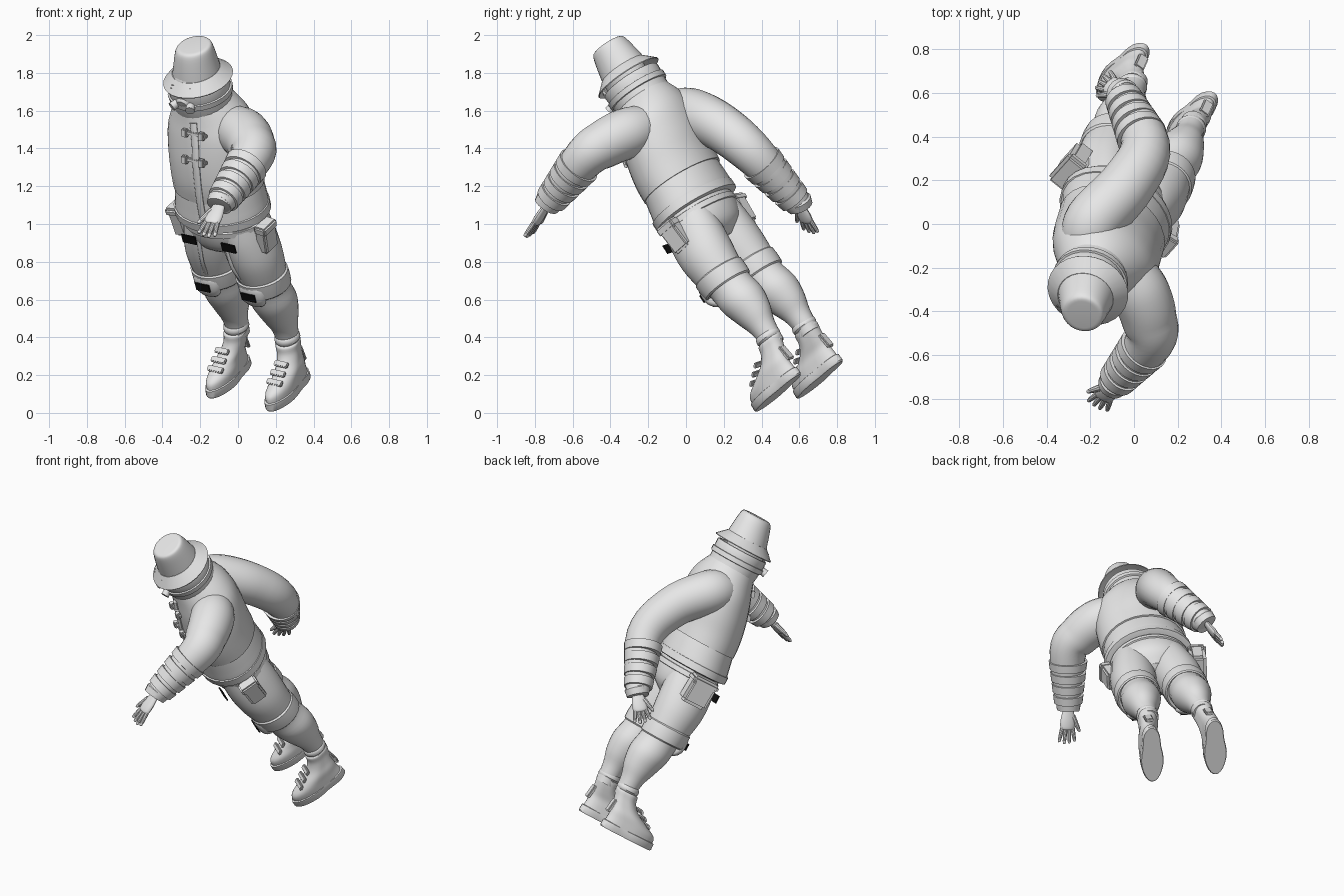
import bpy, bmesh, math
from mathutils import Vector, Matrix, Euler

if "Cube" in bpy.data.objects:
    bpy.data.objects.remove(bpy.data.objects["Cube"])

# Body frame: the standing figure is built facing -y, then leaned forward
up = Vector((-.2, -.54, .82)).normalized()
fwd = Vector((-.57, -.65, -.5))
fwd = (fwd - up * fwd.dot(up)).normalized()
left = up.cross(fwd)
LEAN = Matrix((left, -fwd, up)).transposed().to_4x4()
LEAN.translation = (.11, .6, .14)


def material(name, value):
    m = bpy.data.materials.new(name)
    m.use_nodes = True
    col = (value, value, value, 1)
    m.diffuse_color = col
    m.node_tree.nodes["Principled BSDF"].inputs["Base Color"].default_value = col
    return m


GREY = material("light grey cloth", .8)
BLACK = material("black patch", .005)


def finish(name, bm, mat=GREY):
    bmesh.ops.recalc_face_normals(bm, faces=bm.faces)
    me = bpy.data.meshes.new(name)
    bm.to_mesh(me)
    bm.free()
    me.materials.append(mat)
    ob = bpy.data.objects.new(name, me)
    bpy.context.collection.objects.link(ob)
    ob.matrix_world = LEAN
    bpy.ops.object.select_all(action='DESELECT')
    ob.select_set(True)
    bpy.context.view_layer.objects.active = ob
    bpy.ops.object.shade_smooth_by_angle(angle=math.radians(35))
    return ob


def curve(pts, n=4):
    """Smooth list of tuples running through the given ones."""
    out = []
    for i in range(len(pts) - 1):
        p = [pts[max(0, min(len(pts) - 1, i + k))] for k in (-1, 0, 1, 2)]
        for s in range(n):
            t = s / n
            out.append(tuple(b + .5 * t * (c - a + t * (2*a - 5*b + 4*c - d + t * (3*(b - c) + d - a)))
                             for a, b, c, d in zip(*p)))
    return out + [pts[-1]]


def skin(name, rings, mat=GREY):
    bm = bmesh.new()
    rows = [[bm.verts.new(v) for v in r] for r in rings]
    n = len(rows[0])
    for a, b in zip(rows, rows[1:]):
        for i in range(n):
            bm.faces.new((a[i], a[(i+1) % n], b[(i+1) % n], b[i]))
    bm.faces.new(rows[0])
    bm.faces.new(rows[-1])
    return finish(name, bm, mat)


def loft(name, levels, waist=0, n=28, mat=GREY):
    """Stack of level ovals: x, y, z, half width, half depth."""
    rings = []
    for x, y, z, rx, ry in levels:
        ring = []
        for k in range(n):
            a = 2 * math.pi * k / n
            s = math.sin(a)
            pinch = 1 - waist * math.exp(-8 * (s - .3) ** 2)
            ring.append((x + rx * math.cos(a) * pinch, y + ry * s, z))
        rings.append(ring)
    return skin(name, rings, mat)


def limb(name, pts, ref, flat=1, n=18, mat=GREY):
    """Tube along x, y, z, radius points; ref is the wide direction."""
    c = [Vector(p[:3]) for p in pts]
    rings = []
    for i, p in enumerate(pts):
        t = (c[min(i+1, len(c)-1)] - c[max(i-1, 0)]).normalized()
        a = Vector(ref)
        a = (a - t * a.dot(t)).normalized()
        b = t.cross(a) * flat
        rings.append([c[i] + p[3] * (a * math.cos(w) + b * math.sin(w))
                      for w in (2 * math.pi * k / n for k in range(n))])
    return skin(name, rings, mat)


def box(name, loc, size, rot=(0, 0, 0), bevel=.008, mat=GREY):
    bm = bmesh.new()
    bmesh.ops.create_cube(bm, size=1, matrix=Matrix.Diagonal((*size, 1)))
    if bevel:
        bmesh.ops.bevel(bm, geom=bm.edges[:], offset=bevel, segments=2, affect='EDGES')
    turn = Euler([math.radians(r) for r in rot]).to_matrix().to_4x4()
    bm.transform(Matrix.Translation(loc) @ turn)
    return finish(name, bm, mat)


# Jacket, pelvis and belt
loft("jacket_body", curve([(-.01, .09, 1.265, .262, .213), (-.01, .1, 1.36, .262, .217),
     (-.015, .125, 1.48, .262, .215), (-.02, .15, 1.6, .25, .2),
     (-.03, .16, 1.69, .205, .175), (-.04, .155, 1.77, .15, .145)]))
loft("jacket_lower", curve([(-.01, .07, 1.1, .235, .19), (-.01, .07, 1.12, .268, .216),
     (-.01, .08, 1.2, .262, .212), (-.01, .09, 1.29, .25, .203)]))
loft("jacket_hem", [(-.01, .07, 1.095, .25, .2), (-.01, .07, 1.1, .276, .222),
     (-.01, .07, 1.145, .276, .222), (-.01, .07, 1.15, .25, .2)])
loft("pelvis", curve([(-.005, .075, .88, .08, .09), (-.005, .07, .94, .2, .16),
     (-.005, .07, 1.02, .238, .185), (-.01, .07, 1.12, .235, .185)]))
loft("belt", [(-.005, .07, 1.04, .235, .18), (-.005, .07, 1.045, .248, .195),
     (-.005, .07, 1.075, .248, .195), (-.005, .07, 1.08, .235, .18)])
limb("zip_flap", curve([(.02, -.14, 1.12, .022), (.02, -.125, 1.3, .022),
     (.02, -.092, 1.48, .022), (.015, -.052, 1.6, .022), (0, -.01, 1.71, .022)]), (1, 0, 0), .5)
for tag, z, y in (("upper", 1.66, -.035), ("lower", 1.52, -.085)):
    box(tag + "_chest_strap", (.02, y, z), (.15, .02, .02), (-18, 0, 0), .004)
    for x in (-.045, .065):
        box(tag + "_buckle", (x, y - .008, z), (.035, .028, .045), (-18, 0, 0), .005)

# Collar, head and bucket hat
loft("collar", curve([(-.04, .155, 1.72, .16, .155), (-.04, .15, 1.77, .163, .158),
     (-.04, .15, 1.86, .168, .165), (-.04, .15, 1.872, .16, .157),
     (-.04, .15, 1.86, .15, .147), (-.04, .15, 1.76, .13, .13)], 3))
loft("collar_band", [(-.04, .15, 1.785, .155, .15), (-.04, .15, 1.79, .174, .17),
     (-.04, .15, 1.82, .176, .172), (-.04, .15, 1.825, .155, .15)])
loft("head", curve([(-.04, .15, 1.72, .07, .07), (-.04, .13, 1.79, .085, .1),
     (-.04, .13, 1.87, .105, .125), (-.04, .14, 1.95, .108, .12), (-.04, .14, 2.0, .06, .07)]))
limb("face_mask", curve([(-.04, .05, 1.84, .06), (-.04, .005, 1.83, .052),
     (-.04, -.02, 1.825, .03)]), (1, 0, 0), .8)
box("goggles", (-.04, .015, 1.9), (.15, .04, .05), (0, 0, 0), .012)
for s in (-1, 1):
    limb("mask_canister", [(-.04 + s*.04, .01, 1.82, .022), (-.04 + s*.06, -.035, 1.81, .025)], (1, 0, 0))
loft("hat_brim", [(-.035, .15, 1.93, .12, .12), (-.035, .15, 1.885, .185, .188),
     (-.035, .15, 1.89, .188, .19), (-.035, .15, 1.945, .13, .132)])
loft("hat_crown", curve([(-.035, .15, 1.935, .13, .132), (-.03, .155, 2.0, .117, .12),
     (-.025, .16, 2.065, .103, .105), (-.022, .162, 2.09, .09, .092),
     (-.022, .162, 2.095, .07, .072)], 3))

# Legs, knee guards and shoes
for side, s in (("left", 1), ("right", -1)):
    def mirror(rows):
        return [(s * r[0], *r[1:]) for r in rows]

    loft(side + "_trouser_leg", curve(mirror([(.115, .07, 1.08, .115, .15), (.125, .065, .97, .135, .16),
         (.14, .065, .84, .142, .155), (.15, .075, .7, .125, .135), (.15, .09, .62, .115, .122),
         (.155, .11, .52, .12, .125), (.16, .125, .42, .095, .103), (.165, .13, .33, .068, .072),
         (.165, .13, .22, .056, .06)])))
    loft(side + "_knee_cuff", curve(mirror([(.15, .08, .63, .12, .125), (.15, .078, .635, .135, .142),
         (.148, .072, .72, .14, .146), (.148, .07, .725, .12, .13)]), 2))
    limb(side + "_knee_pad", curve(mirror([(.15, -.015, .74, .03), (.15, -.035, .7, .075),
         (.15, -.035, .62, .075), (.15, -.005, .57, .03)])), (1, 0, 0), .5)
    box(side + "_knee_patch", (s*.15, -.079, .66), (.09, .008, .045), mat=BLACK, bevel=0)
    box(side + "_hip_patch", (s*.13, -.115, 1.0), (.09, .008, .05), mat=BLACK, bevel=0)
    limb(side + "_thigh_seam", curve(mirror([(.09, -.088, .98, .012), (.1, -.09, .85, .012),
         (.12, -.06, .74, .012)])), (1, 0, 0), .6)
    x = s * .195
    loft(side + "_sole", [(x, 0, 0, .07, .18), (x, 0, .008, .075, .186), (x, 0, .045, .073, .184),
         (x, 0, .05, .06, .17)], waist=.2)
    loft(side + "_shoe", curve([(x, 0, .045, .066, .174), (x, .005, .085, .066, .165),
         (x, .045, .125, .062, .125), (x - s*.01, .085, .165, .06, .09),
         (x - s*.02, .11, .21, .062, .075), (x - s*.025, .12, .25, .066, .074),
         (x - s*.025, .12, .255, .05, .06)]), waist=.1)
    loft(side + "_ankle_band", curve([(x - s*.027, .125, .25, .055, .06), (x - s*.027, .125, .265, .068, .072),
         (x - s*.027, .125, .29, .064, .068), (x - s*.028, .125, .3, .05, .055)], 2))
    for k in range(3):
        box(side + "_shoe_strap", (x, -.085 + k*.042, .125 + k*.031), (.1 - k*.006, .032, .018), (35, 0, 0), .005)
    box(side + "_heel_tab", (x - s*.01, .178, .14), (.05, .02, .09), (8, 0, 0), .006)

# Hip pouches
box("left_pouch", (.262, .05, 1.0), (.07, .11, .17), (0, 6, 0), .012)
box("left_pouch_flap", (.272, .05, 1.06), (.075, .12, .05), (0, 6, 0), .01)
box("right_pouch", (-.285, .07, 1.0), (.1, .17, .18), (0, -6, 0), .02)
box("right_pouch_lid", (-.295, .07, 1.065), (.11, .18, .05), (0, -6, 0), .015)


# Sleeves with padded forearms, cuffs and hands
def arm(side, pts, tip, ref, spread, thumb):
    limb(side + "_sleeve", curve(pts, 6), ref, n=24)
    elbow, wrist = Vector(pts[-2][:3]), Vector(pts[-1][:3])
    r0, r1 = pts[-2][3], pts[-1][3]
    for i in range(4):
        t = .15 + .2 * i
        r = r0 + (r1 - r0) * t
        rows = [(*elbow.lerp(wrist, t + d), r + e) for d, e in
                ((-.01, -.02), (0, .012), (.14, .006), (.15, -.02))]
        limb(side + "_forearm_pad", rows, ref, n=24)
    tip, spread = Vector(tip), Vector(spread)
    d = (tip - wrist).normalized()
    spread = (spread - d * spread.dot(d)).normalized()
    limb(side + "_cuff", [(*(wrist - d*.04), .066), (*(wrist - d*.03), .074),
         (*(wrist + d*.01), .068), (*(wrist + d*.012), .05)], ref)
    knuckle = wrist.lerp(tip, .55)
    limb(side + "_palm", curve([(*wrist, .032), (*wrist.lerp(knuckle, .6), .046),
         (*knuckle, .044), (*(knuckle + d*.012), .03)]), spread, .45)
    for k in range(4):
        o = (k - 1.5)
        root = knuckle + spread * o * .022
        end = tip + spread * o * .032 - d * .012 * abs(o - .2)
        limb(side + "_finger", curve([(*root, .013), (*root.lerp(end, .6), .012),
             (*end, .009), (*(end + d*.006), .003)], 2), spread, n=10)
    root = wrist.lerp(knuckle, .4) + spread * thumb * .03
    end = knuckle + spread * thumb * .075 + d * .015
    limb(side + "_thumb", curve([(*root, .018), (*root.lerp(end, .6), .014),
         (*end, .009), (*(end + d*.005), .003)], 2), spread, n=10)


arm("left", [(.1, .16, 1.59, .12), (.21, .12, 1.605, .135), (.32, .04, 1.615, .128),
             (.4, -.07, 1.61, .112), (.42, -.42, 1.55, .07)],
    (.45, -.62, 1.48), (0, 0, 1), (.9, .3, 0), -1)
arm("right", [(-.12, .17, 1.6, .12), (-.16, .26, 1.56, .135), (-.12, .41, 1.38, .128),
              (-.13, .49, 1.14, .112), (-.31, .43, .82, .07)],
    (-.39, .34, .68), (1, 0, 0), (.2, .85, -.5), -1)
